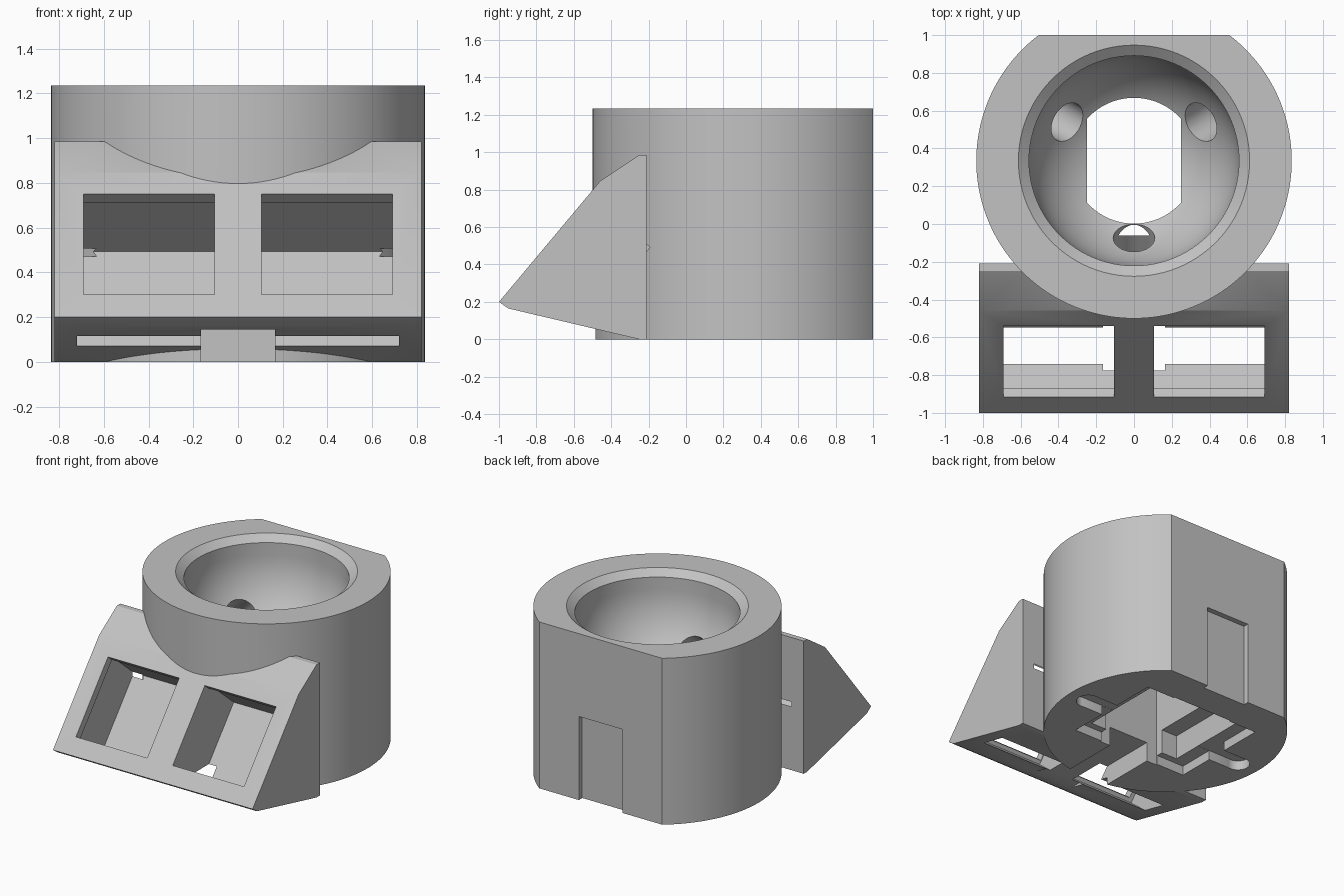
import bpy, bmesh, math
from mathutils import Vector, Matrix

cube = bpy.data.objects.get("Cube")
if cube:
    bpy.data.objects.remove(cube, do_unlink=True)

grey = bpy.data.materials.new("plain grey")
grey.use_nodes = True
GREY = (0.54, 0.54, 0.54, 1)
grey.diffuse_color = GREY
grey.node_tree.nodes["Principled BSDF"].inputs["Base Color"].default_value = GREY

CY, R, H = 0.335, 0.835, 1.235      # drum centre, radius, height
BALL_Z, BALL_R = 1.1, 0.556         # bowl centre height and radius


def finish(name, bm):
    bmesh.ops.recalc_face_normals(bm, faces=bm.faces)
    mesh = bpy.data.meshes.new(name)
    bm.to_mesh(mesh)
    bm.free()
    ob = bpy.data.objects.new(name, mesh)
    bpy.context.collection.objects.link(ob)
    mesh.materials.append(grey)
    return ob


def extrude(name, points, offset):
    """Extrude a closed planar outline along an offset."""
    bm = bmesh.new()
    face = bm.faces.new([bm.verts.new(p) for p in points])
    ext = bmesh.ops.extrude_face_region(bm, geom=[face])
    moved = [g for g in ext["geom"] if isinstance(g, bmesh.types.BMVert)]
    bmesh.ops.translate(bm, verts=moved, vec=offset)
    return finish(name, bm)


def side_prism(name, profile, x0, x1):
    return extrude(name, [(x0, y, z) for y, z in profile], (x1 - x0, 0, 0))


def box(name, x0, x1, y0, y1, z0, z1):
    return side_prism(name, [(y0, z0), (y1, z0), (y1, z1), (y0, z1)], x0, x1)


def rod(name, start, end, radius, sides=48):
    bm = bmesh.new()
    axis = end - start
    turn = axis.to_track_quat("Z", "Y").to_matrix().to_4x4()
    bmesh.ops.create_cone(bm, cap_ends=True, segments=sides, radius1=radius,
                          radius2=radius, depth=axis.length,
                          matrix=Matrix.Translation((start + end) / 2) @ turn)
    return finish(name, bm)


def combine(target, tool, operation):
    mod = target.modifiers.new(operation.lower(), "BOOLEAN")
    mod.operation, mod.solver, mod.object = operation, "EXACT", tool
    bpy.ops.object.select_all(action="DESELECT")
    target.select_set(True)
    bpy.context.view_layer.objects.active = target
    bpy.ops.object.modifier_apply(modifier=mod.name)
    bpy.data.objects.remove(tool, do_unlink=True)


# Drum with a flat back
corner = math.asin((1 - CY) / R)
start, sweep = math.pi - corner, math.pi + 2 * corner
outline = []
for i in range(121):
    a = start + sweep * i / 120
    outline.append((R * math.cos(a), CY + R * math.sin(a), 0))
housing = extrude("ball_housing", outline, (0, 0, H))

# Sloped front panel wedge
wedge = side_prism("front_wedge", [(-1, 0.2), (-0.95, 0.165), (-0.25, 0), (-0.21, 0),
                                   (-0.21, 0.985), (-0.25, 0.985), (-0.46, 0.845)],
                   -0.82, 0.82)
combine(housing, wedge, "UNION")

# Bowl: lower half ball, short collar and chamfered rim, turned on the drum axis
bm = bmesh.new()
profile = [(BALL_R * math.sin(t), BALL_Z - BALL_R * math.cos(t))
           for t in (math.pi / 2 * i / 24 for i in range(25))]
profile += [(BALL_R, 1.19), (0.612, H), (0.612, 1.3), (0, 1.3)]
verts = [bm.verts.new((r, CY, z)) for r, z in profile]
edges = [bm.edges.new(pair) for pair in zip(verts, verts[1:])]
bmesh.ops.spin(bm, geom=verts + edges, cent=(0, CY, 0), axis=(0, 0, 1),
               angle=math.tau, steps=96, use_duplicate=False)
bmesh.ops.remove_doubles(bm, verts=bm.verts, dist=0.0001)
combine(housing, finish("bowl_cutter", bm), "DIFFERENCE")

# Sensor pit, board recess, cable channel and back notch
for dims in [(-0.25, 0.25, -0.06, 0.73, -0.1, 0.655),
             (-0.38, 0.38, 0.0, 0.67, -0.1, 0.25),
             (-0.48, 0.48, -0.05, 0.72, -0.1, 0.07),
             (-0.67, 0.67, 0.23, 0.39, -0.1, 0.071),
             (-0.165, 0.165, -1.1, 0.1, -0.1, 0.145),
             (-0.18, 0.18, 0.96, 1.1, -0.1, 0.62)]:
    combine(housing, box("recess_cutter", *dims), "DIFFERENCE")

# Rounded ends of the mounting ears
for side in (-1, 1):
    ear = rod("ear_cutter", Vector((side * 0.67, 0.31, -0.1)),
              Vector((side * 0.67, 0.31, 0.0705)), 0.082, 32)
    combine(housing, ear, "DIFFERENCE")

# Three angled bearing sockets around the bowl
centre = Vector((0, CY, BALL_Z))
for degrees in (-90, 30, 150):
    a = math.radians(degrees)
    out = Vector((0.75 * math.cos(a), 0.75 * math.sin(a), -0.66)).normalized()
    socket = rod("socket_cutter", centre + out * 0.4, centre + out * 0.75, 0.11)
    combine(housing, socket, "DIFFERENCE")


# Switch windows and the deeper cavities behind them, square to the slope
def on_slope(u, v):
    return (-1 + 0.643 * u + 0.766 * v, 0.2 + 0.766 * u - 0.643 * v)


def slope_block(u0, u1, v0, v1, x0, x1):
    corners = [on_slope(u0, v0), on_slope(u1, v0), on_slope(u1, v1), on_slope(u0, v1)]
    return side_prism("window_cutter", corners, x0, x1)


for side in (-1, 1):
    combine(housing, slope_block(0.131, 0.717, -0.1, 0.1, side * 0.105, side * 0.69),
            "DIFFERENCE")
    combine(housing, slope_block(0.102, 0.743, 0.06, 0.43, side * 0.1, side * 0.72),
            "DIFFERENCE")

# Smooth curved walls, keep the edges sharp
bpy.ops.object.select_all(action="DESELECT")
housing.select_set(True)
bpy.context.view_layer.objects.active = housing
bpy.ops.object.shade_smooth_by_angle(angle=math.radians(25))
